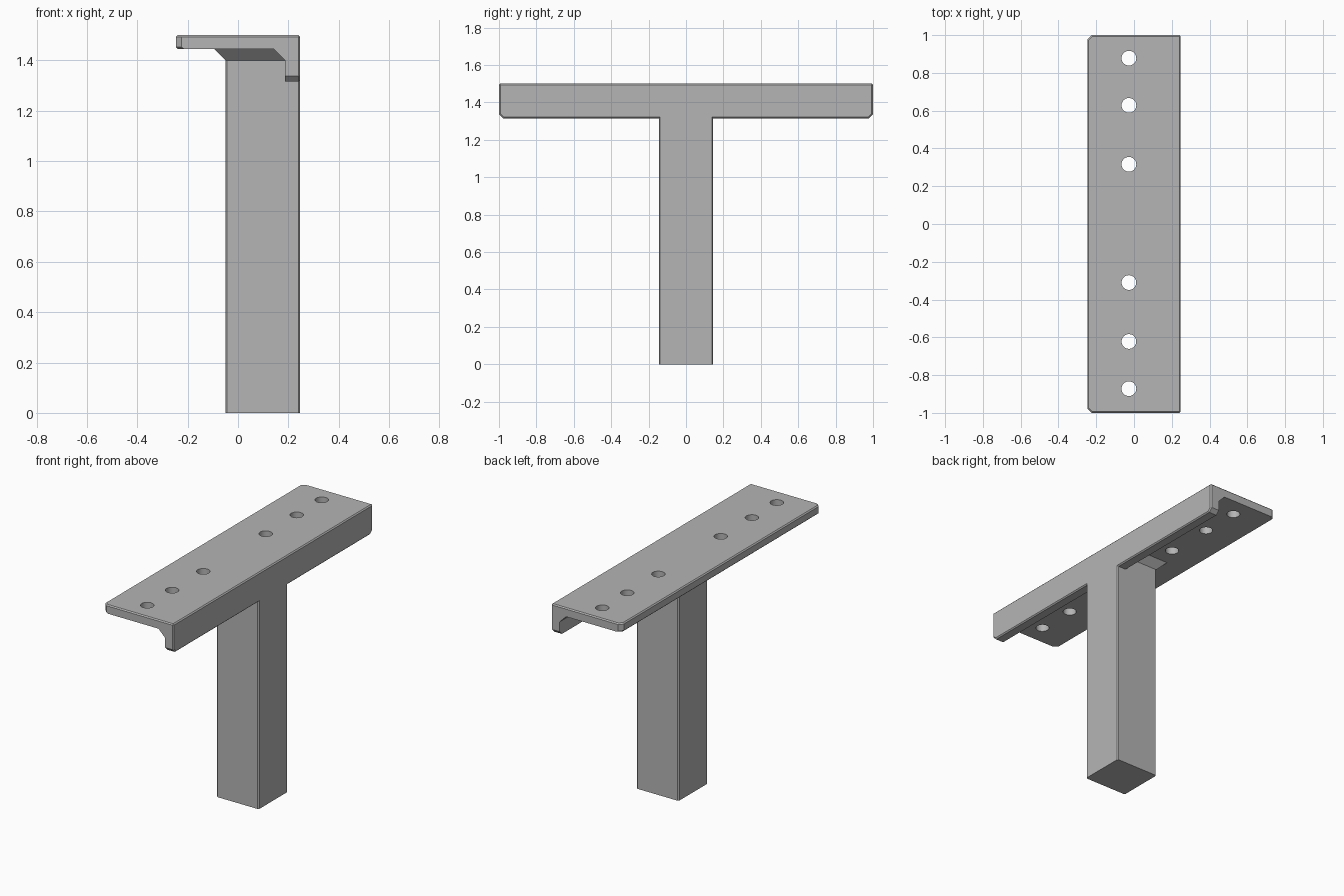
import bpy, bmesh
from math import radians

if "Cube" in bpy.data.objects:
    bpy.data.objects.remove(bpy.data.objects["Cube"], do_unlink=True)

HALF_X, TOP, UNDER, LIP = 0.247, 1.5, 1.445, 1.315
EDGE, CORNER, FLARE = 0.007, 0.023, 0.045
POST_X, POST_Y = -0.05, 0.145

grey = bpy.data.materials.new("Matte grey")
grey.use_nodes = True
grey.diffuse_color = (0.46, 0.46, 0.46, 1)
grey.node_tree.nodes["Principled BSDF"].inputs["Base Color"].default_value = grey.diffuse_color


def make(name, bm):
    bmesh.ops.recalc_face_normals(bm, faces=bm.faces)
    mesh = bpy.data.meshes.new(name)
    bm.to_mesh(mesh)
    bm.free()
    mesh.materials.append(grey)
    obj = bpy.data.objects.new(name, mesh)
    bpy.context.collection.objects.link(obj)
    return obj


def bevel(bm, edges, width):
    bmesh.ops.bevel(bm, geom=edges, offset=width, segments=1, profile=0.5, affect='EDGES')


def loft(bottom, top):
    """Prism between two rings, given as lists of points."""
    bm = bmesh.new()
    a = [bm.verts.new(p) for p in bottom]
    b = [bm.verts.new(p) for p in top]
    bm.faces.new(a)
    bm.faces.new(b)
    for i in range(len(a)):
        j = (i + 1) % len(a)
        bm.faces.new((a[i], a[j], b[j], b[i]))
    bmesh.ops.recalc_face_normals(bm, faces=bm.faces)
    return bm


def rect(x0, x1, y, z):
    return [(x0, -y, z), (x1, -y, z), (x1, y, z), (x0, y, z)]


def middle(edge):
    return (edge.verts[0].co + edge.verts[1].co) / 2


def combine(target, other, operation):
    mod = target.modifiers.new(operation, 'BOOLEAN')
    mod.operation, mod.solver, mod.object = operation, 'EXACT', other
    bpy.context.view_layer.objects.active = target
    bpy.ops.object.modifier_apply(modifier=mod.name)
    bpy.data.objects.remove(other, do_unlink=True)


# Angle plate: L profile with a reinforced inner corner, run along y
inner = 0.187
profile = [(-HALF_X, TOP), (HALF_X, TOP), (HALF_X, LIP), (inner, LIP),
           (inner, UNDER - FLARE), (inner - FLARE, UNDER), (-HALF_X, UNDER)]
bm = loft([(x, -1, z) for x, z in profile], [(x, 1, z) for x, z in profile])

# Clipped corners at the plate ends and the lip ends
corners = []
for e in bm.edges:
    m = middle(e)
    if abs(m.y) > 0.99 and (m.x < -HALF_X + 0.001 or m.z < LIP + 0.001):
        corners.append(e)
bevel(bm, corners, CORNER)

# Fine chamfer around the outer edges
bm.normal_update()
outer = []
for e in bm.edges:
    m = middle(e)
    rim = m.z > TOP - 0.001 or m.x > HALF_X - 0.001 or m.x < -HALF_X + CORNER
    if rim and e.calc_face_angle(0) > radians(60):
        outer.append(e)
bevel(bm, outer, EDGE)
bracket = make("mounting_bracket", bm)

# Post with chamfered upright edges
bm = loft(rect(POST_X, HALF_X, POST_Y, 0), rect(POST_X, HALF_X, POST_Y, 1.47))
bevel(bm, [e for e in bm.edges if abs(e.verts[0].co.z - e.verts[1].co.z) > 1], EDGE)
combine(bracket, make("post", bm), 'UNION')

# Flared collar under the plate
grow = FLARE + 0.005
bm = loft(rect(POST_X, inner + 0.02, POST_Y, UNDER - FLARE),
          rect(POST_X - grow, inner + 0.02, POST_Y + grow, UNDER + 0.005))
combine(bracket, make("collar", bm), 'UNION')

# Screw holes
for side in (-1, 1):
    for y in (0.313, 0.625, 0.875):
        bm = bmesh.new()
        bmesh.ops.create_cone(bm, cap_ends=True, segments=32, radius1=0.039, radius2=0.039, depth=0.3)
        bmesh.ops.translate(bm, verts=bm.verts, vec=(-0.027, side * y + 0.003, TOP))
        combine(bracket, make("hole_cutter", bm), 'DIFFERENCE')

bpy.ops.object.select_all(action='DESELECT')
bracket.select_set(True)
bpy.context.view_layer.objects.active = bracket
bpy.ops.object.shade_smooth_by_angle(angle=radians(25))
